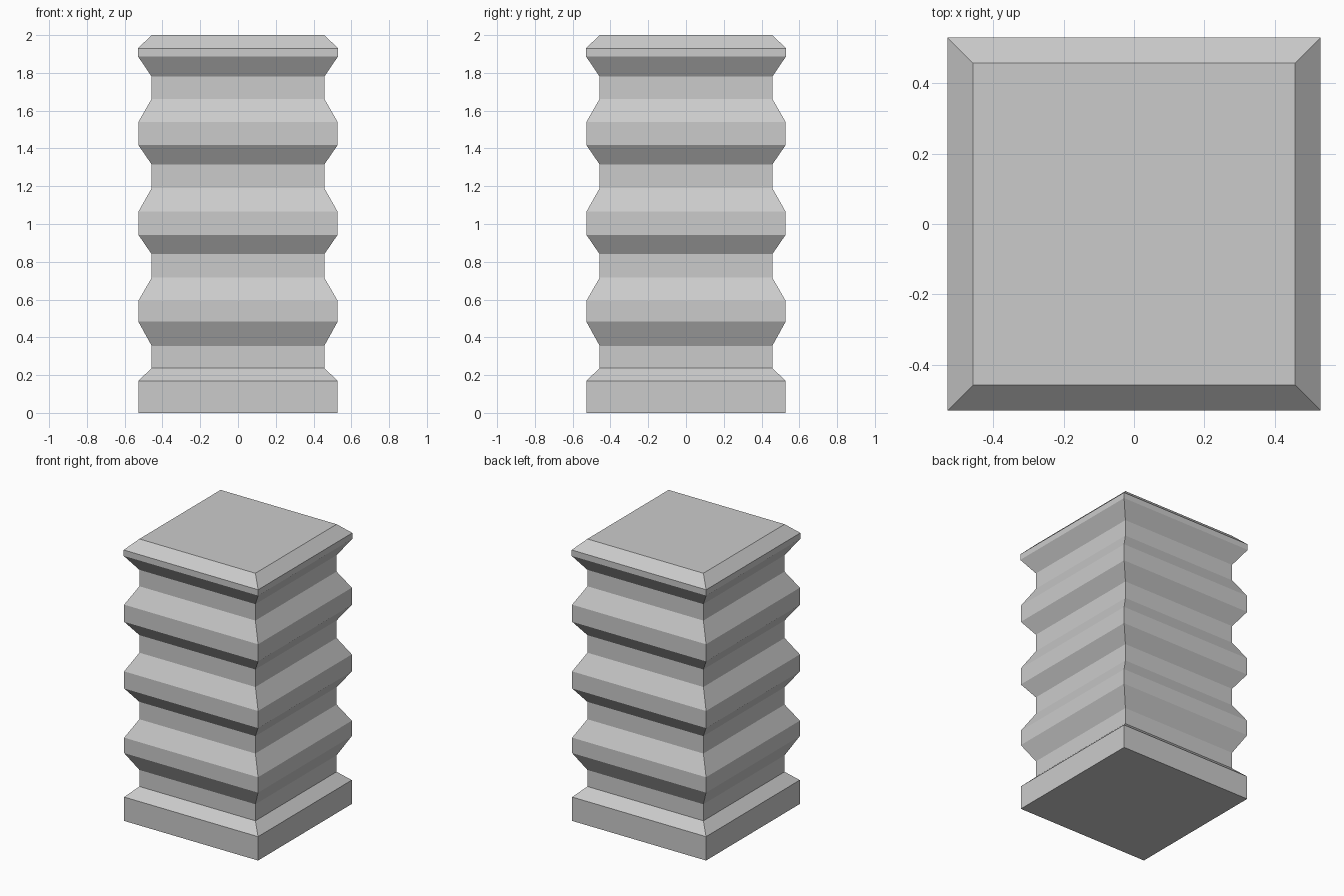
import bpy
import bmesh

if "Cube" in bpy.data.objects:
    bpy.data.objects.remove(bpy.data.objects["Cube"])

WIDE, NARROW, LIP = 0.5275, 0.457, 0.53

# Side profile as (half width, height): plinth, three ribs, bevelled cap
profile = [(WIDE, 0.0), (WIDE, 0.17), (NARROW, 0.237), (NARROW, 0.355)]
ribs = [(0.483, 0.593, 0.716, 0.84),
        (0.943, 1.065, 1.19, 1.315),
        (1.418, 1.54, 1.663, 1.78)]
for low, high, neck_low, neck_high in ribs:
    profile += [(WIDE, low), (WIDE, high), (NARROW, neck_low), (NARROW, neck_high)]
profile += [(LIP, 1.888), (LIP, 1.93), (NARROW, 2.0)]

# Square rings stacked along the profile and skinned with flat faces
bm = bmesh.new()
rings = [[bm.verts.new((sx * r, sy * r, z))
          for sx, sy in ((-1, -1), (1, -1), (1, 1), (-1, 1))]
         for r, z in profile]
for a, b in zip(rings, rings[1:]):
    for i in range(4):
        j = (i + 1) % 4
        bm.faces.new((a[i], a[j], b[j], b[i]))
bm.faces.new(rings[0][::-1])
bm.faces.new(rings[-1])

mesh = bpy.data.meshes.new("ribbed_pillar")
bm.to_mesh(mesh)
bm.free()
pillar = bpy.data.objects.new("ribbed_pillar", mesh)
bpy.context.collection.objects.link(pillar)
